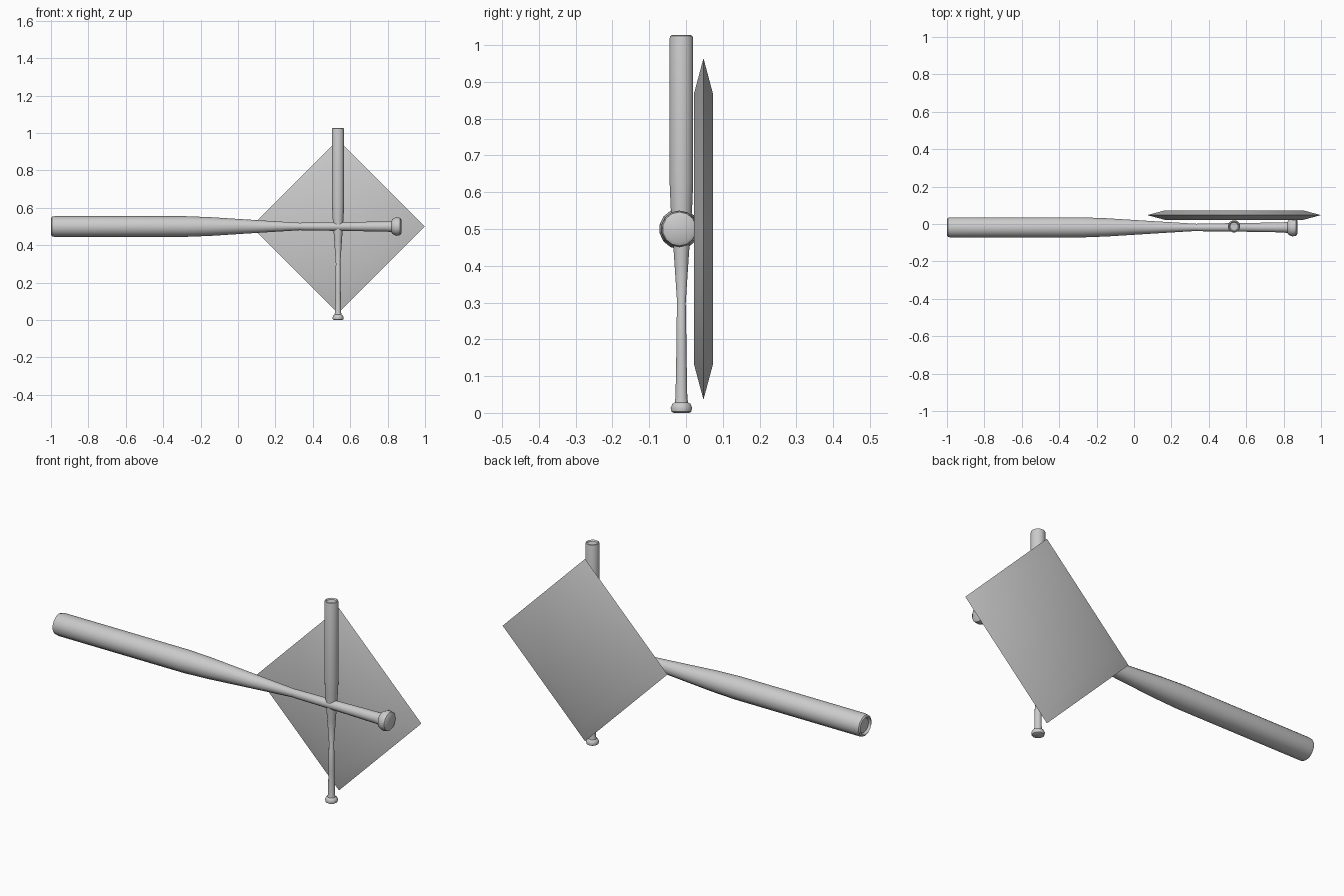
import bpy, bmesh, math
from mathutils import Matrix

if "Cube" in bpy.data.objects:
    bpy.data.objects.remove(bpy.data.objects["Cube"])

SIDES = 14
# Bat profile: (distance from knob end, radius), for the large bat
PROFILE = [(0, 0.036), (0.006, 0.046), (0.025, 0.05), (0.045, 0.042), (0.052, 0.031),
           (0.075, 0.0275), (0.30, 0.0235), (0.533, 0.021), (0.537, 0.0195),
           (0.77, 0.034), (1.02, 0.050), (1.15, 0.055), (1.855, 0.055),
           (1.868, 0.052), (1.873, 0.044), (1.862, 0.036)]


def finish(bm, name, angle):
    bmesh.ops.recalc_face_normals(bm, faces=bm.faces)
    mesh = bpy.data.meshes.new(name)
    bm.to_mesh(mesh)
    bm.free()
    ob = bpy.data.objects.new(name, mesh)
    bpy.context.collection.objects.link(ob)
    bpy.ops.object.select_all(action='DESELECT')
    ob.select_set(True)
    bpy.context.view_layer.objects.active = ob
    bpy.ops.object.shade_smooth_by_angle(angle=math.radians(angle))
    return ob


def make_bat(name, matrix):
    """Lathe the profile around z, cap both ends, then place it."""
    bm = bmesh.new()
    rings = []
    for z, r in PROFILE:
        rings.append([bm.verts.new((r * math.cos(2 * math.pi * i / SIDES),
                                    r * math.sin(2 * math.pi * i / SIDES), z))
                      for i in range(SIDES)])
    for a, b in zip(rings, rings[1:]):
        for i in range(SIDES):
            j = (i + 1) % SIDES
            bm.faces.new((a[i], a[j], b[j], b[i]))
    bm.faces.new(rings[0])
    bm.faces.new(rings[-1])
    bm.transform(matrix)
    return finish(bm, name, 40)


# Large bat lying along x, knob on the right
make_bat("horizontal_bat", Matrix.Translation((0.873, -0.018, 0.5))
         @ Matrix.Rotation(-math.pi / 2, 4, 'Y'))

# Smaller bat standing upright, knob at the bottom
s = 1.027 / 1.873
make_bat("upright_bat", Matrix.Translation((0.535, -0.0125, 0))
         @ Matrix.Diagonal((0.6, 0.6, s, 1)))

# Diamond base plate: wide rim in the middle, chamfered to both faces
bm = bmesh.new()
loops = []
for y, r in [(0.0215, 0.367), (0.0475, 0.464), (0.0735, 0.367)]:
    loops.append([bm.verts.new((0.535 + r * math.cos(i * math.pi / 2), y,
                                0.5 + r * math.sin(i * math.pi / 2))) for i in range(4)])
for a, b in zip(loops, loops[1:]):
    for i in range(4):
        j = (i + 1) % 4
        bm.faces.new((a[i], a[j], b[j], b[i]))
bm.faces.new(loops[0])
bm.faces.new(loops[-1])
finish(bm, "base_plate", 30)
